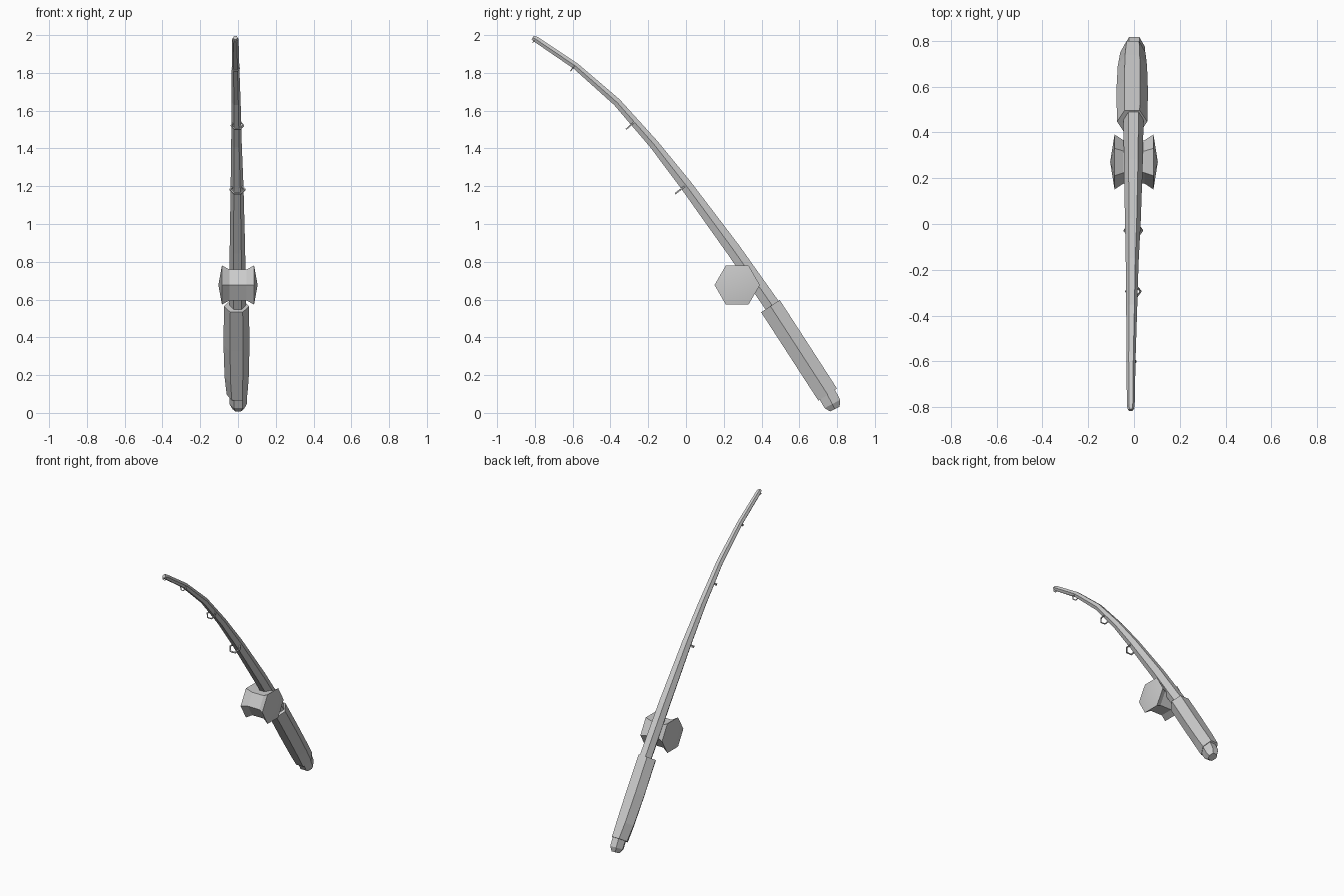
import bpy, math
from mathutils import Vector

if "Cube" in bpy.data.objects:
    bpy.data.objects.remove(bpy.data.objects["Cube"])

SIDES = 6


def make_object(name, verts, faces):
    mesh = bpy.data.meshes.new(name)
    mesh.from_pydata(verts, [], faces)
    mesh.update()
    ob = bpy.data.objects.new(name, mesh)
    bpy.context.collection.objects.link(ob)
    return ob


def loft(name, rings, wrap=False):
    """Skin a list of equal vertex rings, capping both ends or closing the loop."""
    n = len(rings[0])
    verts = [v for ring in rings for v in ring]
    count = len(rings)
    faces = []
    for k in range(count if wrap else count - 1):
        a, b = k * n, (k + 1) % count * n
        faces += [(a + i, a + (i + 1) % n, b + (i + 1) % n, b + i) for i in range(n)]
    if not wrap:
        faces += [tuple(reversed(range(n))), tuple(range((count - 1) * n, count * n))]
    return make_object(name, verts, faces)


def tube(name, stations):
    """Hexagonal tube through stations (x, y, z, half width, half-thickness radius)."""
    pts = [Vector(s[:3]) for s in stations]
    rings = []
    for k, s in enumerate(stations):
        t = pts[min(k + 1, len(pts) - 1)] - pts[max(k - 1, 0)]
        t.x = 0
        up = Vector((1, 0, 0)).cross(t.normalized())
        rings.append([pts[k] + Vector((s[3] * math.cos(a), 0, 0)) + up * s[4] * math.sin(a)
                      for a in (math.tau * i / SIDES for i in range(SIDES))])
    return loft(name, rings)


# Curved tapering blank
tube("rod", [
    (-.002, .48, .535, .044, .048),
    (-.003, .25, .865, .041, .044),
    (-.005, .0, 1.205, .034, .036),
    (-.008, -.168, 1.42, .028, .029),
    (-.010, -.366, 1.645, .024, .024),
    (-.013, -.583, 1.835, .020, .020),
    (-.014, -.795, 1.978, .017, .018),
    (-.014, -.812, 1.987, .012, .012)])

# Grip and butt cap
tube("handle", [
    (-.008, .447, .565, .066, .068),
    (-.008, .58, .36, .069, .068),
    (-.007, .69, .19, .064, .068),
    (-.005, .75, .097, .055, .068)])
tube("butt_cap", [
    (.001, .735, .12, .046, .056),
    (.001, .775, .047, .046, .054),
    (.001, .788, .020, .030, .032)])

# Waisted hexagonal reel with shallow domed ends
cy, cz = .271, .677
profile = [(-.085, .12), (-.045, .094), (.045, .094), (.085, .12)]
verts, faces = [], []
for x, r in profile:
    for i in range(6):
        a = math.tau * i / 6
        verts.append((x, cy + r * math.cos(a), cz + r * math.sin(a)))
for k in range(3):
    for i in range(6):
        j = (i + 1) % 6
        faces.append((k * 6 + i, k * 6 + 6 + i, k * 6 + 6 + j, k * 6 + j))
verts += [(-.104, cy, cz), (.104, cy, cz)]
for i in range(6):
    j = (i + 1) % 6
    faces += [(24, i, j), (25, 18 + j, 18 + i)]
reel = make_object("reel", verts, faces)
bpy.context.view_layer.objects.active = reel
reel.select_set(True)
bpy.ops.object.shade_smooth_by_angle(angle=math.radians(25))


# Line guides: hexagonal wire rings hanging from the underside
def guide(name, x, y, z, slope, radius, wire):
    tangent = Vector((0, -math.cos(slope), math.sin(slope)))
    out = Vector((0, -math.sin(slope), -math.cos(slope)))
    center = Vector((x, y, z)) + out * radius * .95
    rings = []
    for i in range(6):
        a = math.tau * i / 6
        radial = Vector((math.cos(a), 0, 0)) + out * math.sin(a)
        rings.append([center + radial * (radius + wire * math.cos(b)) + tangent * wire * math.sin(b)
                      for b in (math.tau * (j + .5) / 4 for j in range(4))])
    loft(name, rings, wrap=True)


guide("guide_large", -.003, .0, 1.205, math.radians(52), .038, .006)
guide("guide_middle", -.003, -.272, 1.542, math.radians(48), .032, .005)
guide("guide_small", -.011, -.588, 1.84, math.radians(38), .020, .004)
guide("guide_tip", -.014, -.798, 1.98, math.radians(33), .013, .003)

# Consistent outward normals
import bmesh
for ob in bpy.context.collection.objects:
    bm = bmesh.new()
    bm.from_mesh(ob.data)
    bmesh.ops.recalc_face_normals(bm, faces=bm.faces)
    bm.to_mesh(ob.data)
    bm.free()
